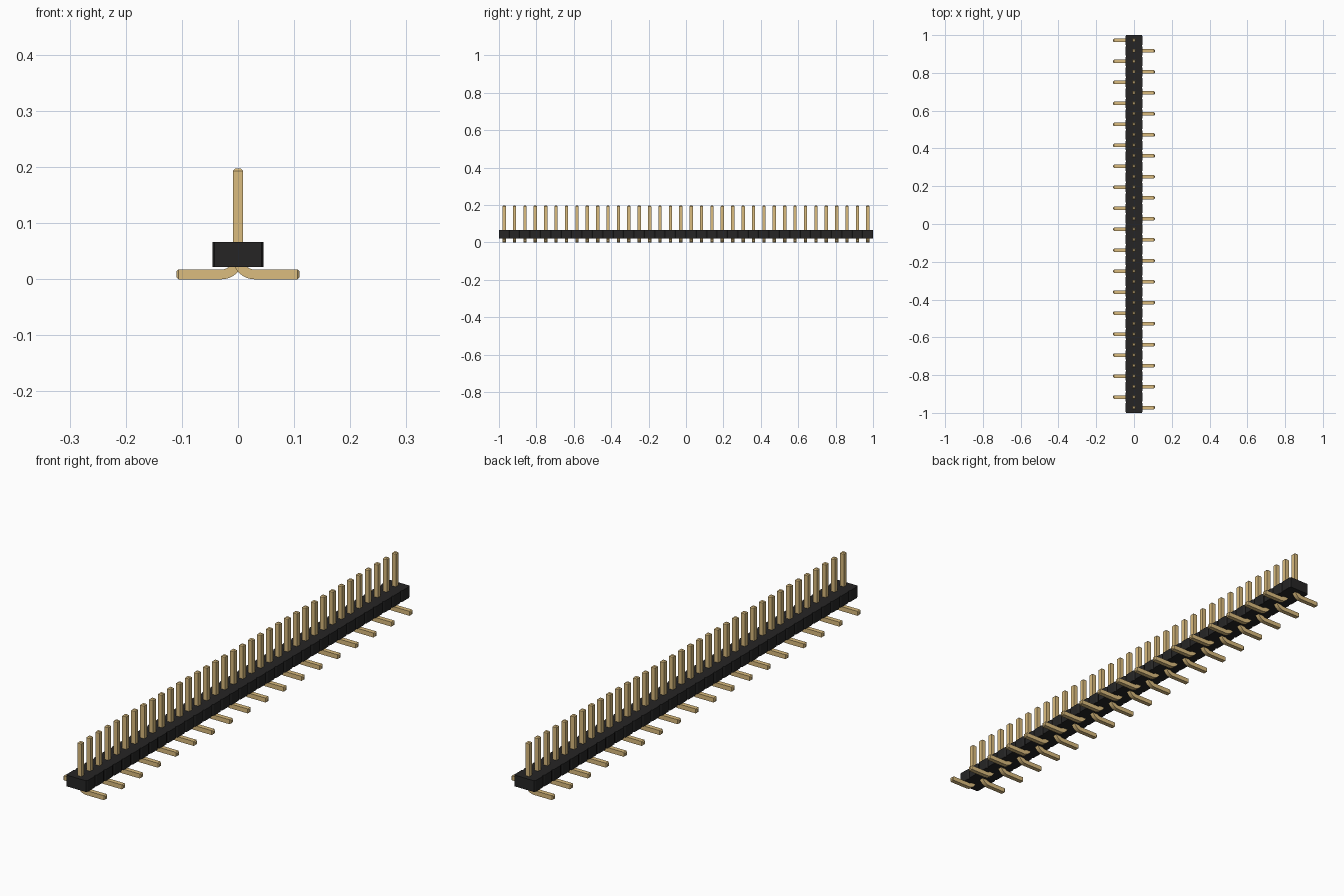
import bpy, bmesh, math
from mathutils import Vector

if "Cube" in bpy.data.objects:
    bpy.data.objects.remove(bpy.data.objects["Cube"])

COUNT = 36
PITCH = 2 / COUNT
HALF = 0.00875          # half thickness of a pin
BEND = 0.029            # centre-line bend radius
TIP = 0.0038            # chamfer on pin ends
TOP, REACH = 0.197, 0.11
BODY_LOW, BODY_HIGH, BODY_HALF = 0.022, 0.066, 0.0457
NOTCH_X, NOTCH_Y = 0.004, 0.008


def material(name, colour):
    mat = bpy.data.materials.new(name)
    mat.use_nodes = True
    mat.diffuse_color = (*colour, 1)
    mat.node_tree.nodes["Principled BSDF"].inputs["Base Color"].default_value = (*colour, 1)
    return mat


def add_object(name, bm, mat):
    bmesh.ops.recalc_face_normals(bm, faces=bm.faces)
    mesh = bpy.data.meshes.new(name)
    bm.to_mesh(mesh)
    bm.free()
    mesh.materials.append(mat)
    obj = bpy.data.objects.new(name, mesh)
    bpy.context.collection.objects.link(obj)
    return obj


black = material("black plastic", (0.019, 0.0185, 0.0185))
gold = material("gold metal", (0.708, 0.504, 0.21))

# Housing: one outline with a shallow notch between neighbouring pins
side = []
for i in range(COUNT):
    y = -1 + i * PITCH
    side += [(BODY_HALF - NOTCH_X, y), (BODY_HALF, y + NOTCH_Y),
             (BODY_HALF, y + PITCH - NOTCH_Y)]
side.append((BODY_HALF - NOTCH_X, 1))
outline = side + [(-x, y) for x, y in reversed(side)]
bm = bmesh.new()
base = bm.faces.new([bm.verts.new((x, y, BODY_LOW)) for x, y in outline])
raised = bmesh.ops.extrude_face_region(bm, geom=[base])["geom"]
bmesh.ops.translate(bm, vec=(0, 0, BODY_HIGH - BODY_LOW),
                    verts=[v for v in raised if isinstance(v, bmesh.types.BMVert)])
add_object("housing", bm, black)


# Pin: square section swept down the post, round the bend and along the foot
def pin_mesh():
    bm = bmesh.new()
    path = [(0, TOP, 0, HALF - TIP), (0, TOP - TIP, 0, HALF)]
    for k in range(11):
        a = math.pi / 2 * k / 10
        path.append((BEND * (1 - math.cos(a)),
                     HALF + BEND * (1 - math.sin(a)), a, HALF))
    path += [(REACH - TIP, HALF, math.pi / 2, HALF),
             (REACH, HALF, math.pi / 2, HALF - TIP)]
    rings = []
    for x, z, a, h in path:
        across = Vector((math.cos(a), 0, math.sin(a)))
        rings.append([bm.verts.new(Vector((x, s * h, z)) + across * t * h)
                      for s, t in ((-1, -1), (1, -1), (1, 1), (-1, 1))])
    for r, q in zip(rings, rings[1:]):
        for k in range(4):
            n = (k + 1) % 4
            bm.faces.new((r[k], r[n], q[n], q[k]))
    bm.faces.new(rings[0])
    bm.faces.new(rings[-1])
    return bm


first = add_object("pin_1", pin_mesh(), gold)
bpy.context.view_layer.objects.active = first
first.select_set(True)
bpy.ops.object.shade_smooth_by_angle(angle=math.radians(30))

# Row of pins whose feet alternate right and left
for i in range(COUNT):
    pin = first if i == 0 else first.copy()
    if i:
        pin.name = f"pin_{i + 1}"
        bpy.context.collection.objects.link(pin)
    pin.location.y = -1 + PITCH * (i + 0.5)
    pin.rotation_euler.z = math.pi * (i % 2)
